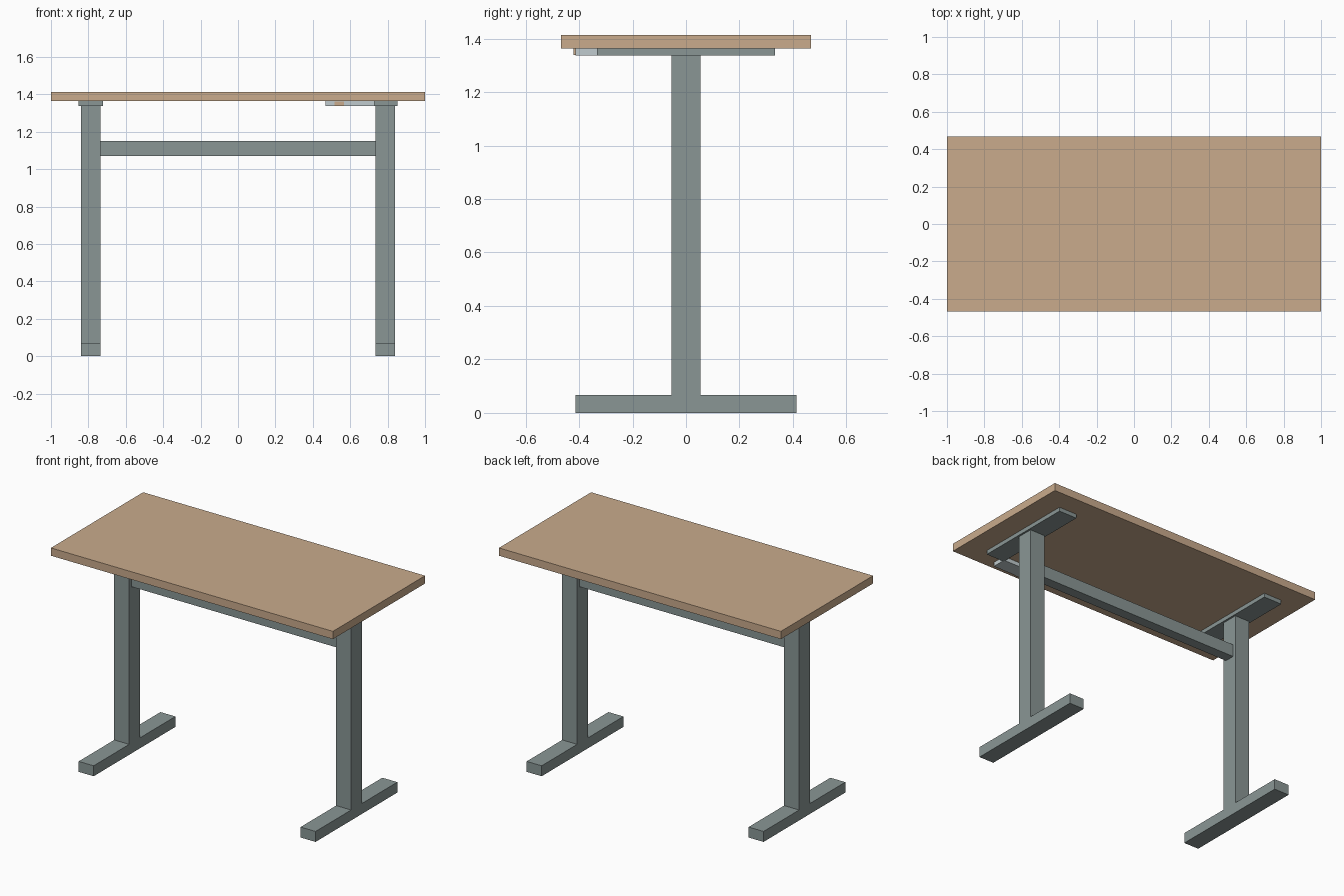
import bpy

if "Cube" in bpy.data.objects:
    bpy.data.objects.remove(bpy.data.objects["Cube"])


def material(name, color):
    m = bpy.data.materials.new(name)
    m.diffuse_color = (*color, 1)
    m.use_nodes = True
    m.node_tree.nodes["Principled BSDF"].inputs["Base Color"].default_value = m.diffuse_color
    return m


wood = material("light_wood", (0.586, 0.406, 0.264))
steel = material("grey_green_steel", (0.253, 0.307, 0.301))
pale = material("pale_grey_plastic", (0.53, 0.60, 0.62))


def box(name, x, y, z, mat):
    """Box from (min, max) ranges on each axis."""
    bpy.ops.mesh.primitive_cube_add(size=1, location=[sum(r) / 2 for r in (x, y, z)])
    o = bpy.context.object
    o.name = name
    o.scale = [r[1] - r[0] for r in (x, y, z)]
    bpy.ops.object.transform_apply(location=False, rotation=False, scale=True)
    o.data.materials.append(mat)
    return o


# Desktop and the beam joining the legs
box("desktop", (-1, 1), (-0.467, 0.467), (1.363, 1.413), wood)
box("cross_beam", (-0.735, 0.735), (-0.033, 0.033), (1.07, 1.15), steel)

# Foot, leg and top bracket on each side
for side, cx in (("left", -0.787), ("right", 0.787)):
    def across(half):
        return (cx - half, cx + half)
    box(side + "_foot", across(0.053), (-0.414, 0.414), (0, 0.067), steel)
    box(side + "_leg", across(0.053), (-0.054, 0.054), (0.067, 1.337), steel)
    box(side + "_bracket", across(0.065), (-0.333, 0.333), (1.337, 1.363), steel)

# Height control under the front edge, with its button
box("control_box", (0.467, 0.73), (-0.414, -0.32), (1.337, 1.363), pale)
box("control_button", (0.517, 0.567), (-0.42, -0.414), (1.338, 1.362), wood)
